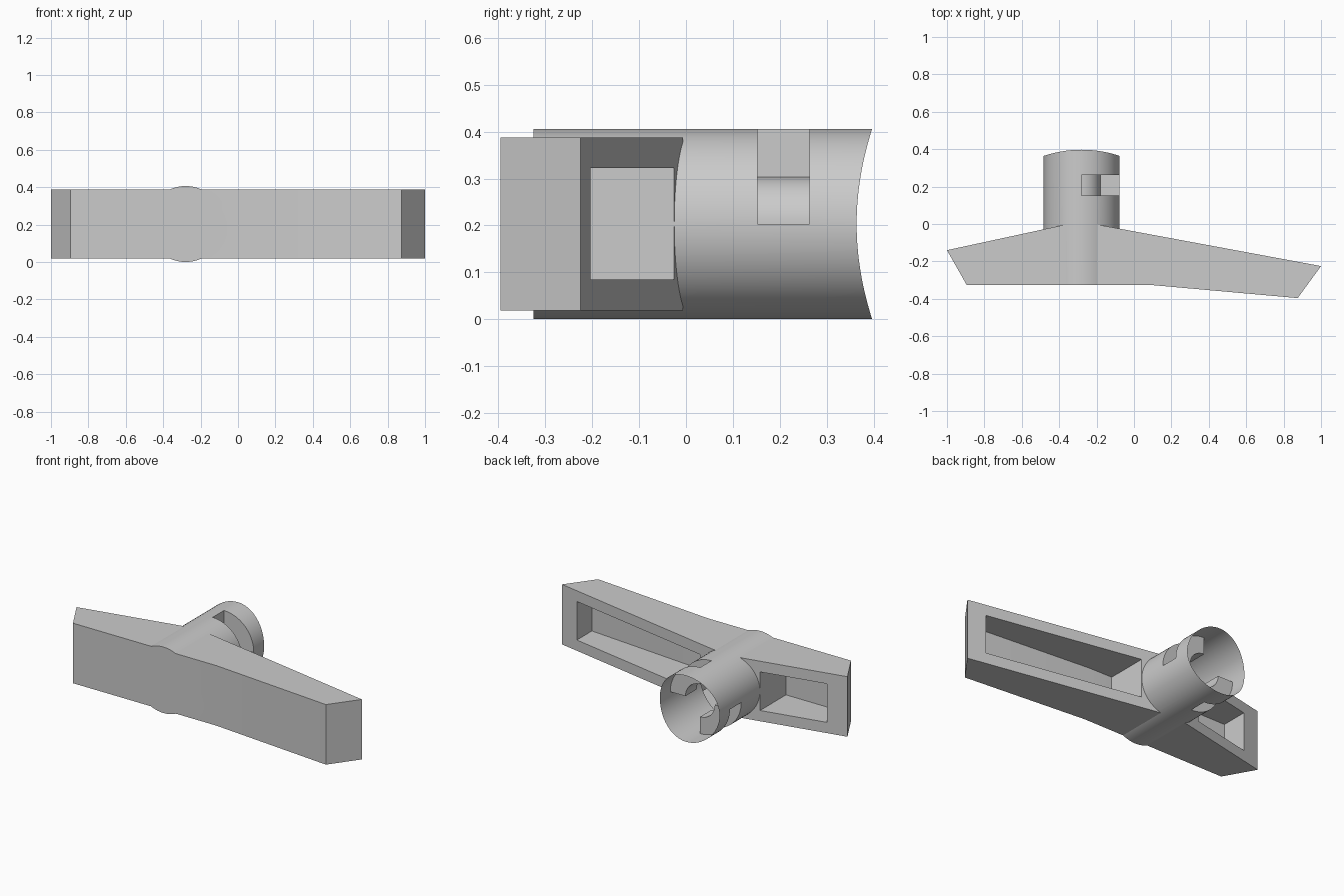
import bpy, bmesh
from math import sin, cos, pi, sqrt

if "Cube" in bpy.data.objects:
    bpy.data.objects.remove(bpy.data.objects["Cube"])

CX, CZ, R = -0.28, 0.203, 0.203   # tube axis (along y) and radius


def prism(name, profile, to3d, a, b):
    """Extrude a 2D profile between levels a and b."""
    bm = bmesh.new()
    lo = [bm.verts.new(to3d(u, v, a)) for u, v in profile]
    hi = [bm.verts.new(to3d(u, v, b)) for u, v in profile]
    n = len(profile)
    bm.faces.new(lo)
    bm.faces.new(hi)
    for i in range(n):
        j = (i + 1) % n
        bm.faces.new((lo[i], lo[j], hi[j], hi[i]))
    bmesh.ops.recalc_face_normals(bm, faces=bm.faces)
    me = bpy.data.meshes.new(name)
    bm.to_mesh(me)
    bm.free()
    ob = bpy.data.objects.new(name, me)
    bpy.context.collection.objects.link(ob)
    return ob


def boolean(target, tool, op):
    bpy.context.view_layer.objects.active = target
    m = target.modifiers.new(op, 'BOOLEAN')
    m.operation, m.object, m.solver = op, tool, 'EXACT'
    bpy.ops.object.modifier_apply(modifier=m.name)
    bpy.data.objects.remove(tool)


def plan(u, v, h):
    return (u, v, h)


def axial(u, v, h):
    return (CX + u, h, CZ + v)


def arc(r, a0, a1, n):
    return [(r * cos(a0 + (a1 - a0) * i / n), r * sin(a0 + (a1 - a0) * i / n))
            for i in range(n + 1)]


# Handle bar with two unequal wings
handle = prism("handle", [(-1, -0.14), (-0.895, -0.325), (0.08, -0.325), (0.875, -0.396),
                          (1, -0.225), (-0.18, -0.006), (-0.38, -0.006)], plan, 0.019, 0.388)

# Tube, left over-long so its end can be shaped afterwards
tube = prism("tube", arc(R, 0, 2 * pi, 64)[:-1], axial, -0.325, 0.6)
boolean(handle, tube, 'UNION')

# Recesses in the back of each wing
for pts in ([(-0.076, 0.1), (-0.076, -0.28), (0.08, -0.282), (0.885, -0.35), (0.885, 0.1)],
            [(-0.484, 0.1), (-0.484, -0.28), (-0.88, -0.28), (-0.88, 0.1)]):
    boolean(handle, prism("recess", pts, plan, 0.085, 0.322), 'DIFFERENCE')

# Two opposite quarter-turn locking slots
for a in (0, pi):
    ring = arc(0.1, a, a + pi / 2, 16) + arc(0.3, a + pi / 2, a, 16)
    boolean(handle, prism("slot", ring, axial, 0.153, 0.263), 'DIFFERENCE')

# Open the tube end and curve its rim
bm = bmesh.new()
bm.from_mesh(handle.data)
cap = [f for f in bm.faces if all(v.co.y > 0.55 for v in f.verts)]
bmesh.ops.delete(bm, geom=cap, context='FACES')
for v in bm.verts:
    if v.co.y > 0.55:
        v.co.y = 0.397 - 0.64 + sqrt(0.64 ** 2 - (v.co.x - CX) ** 2)
bm.to_mesh(handle.data)
bm.free()

bpy.ops.object.select_all(action='DESELECT')
handle.select_set(True)
bpy.context.view_layer.objects.active = handle
bpy.ops.object.shade_smooth_by_angle(angle=0.15)
